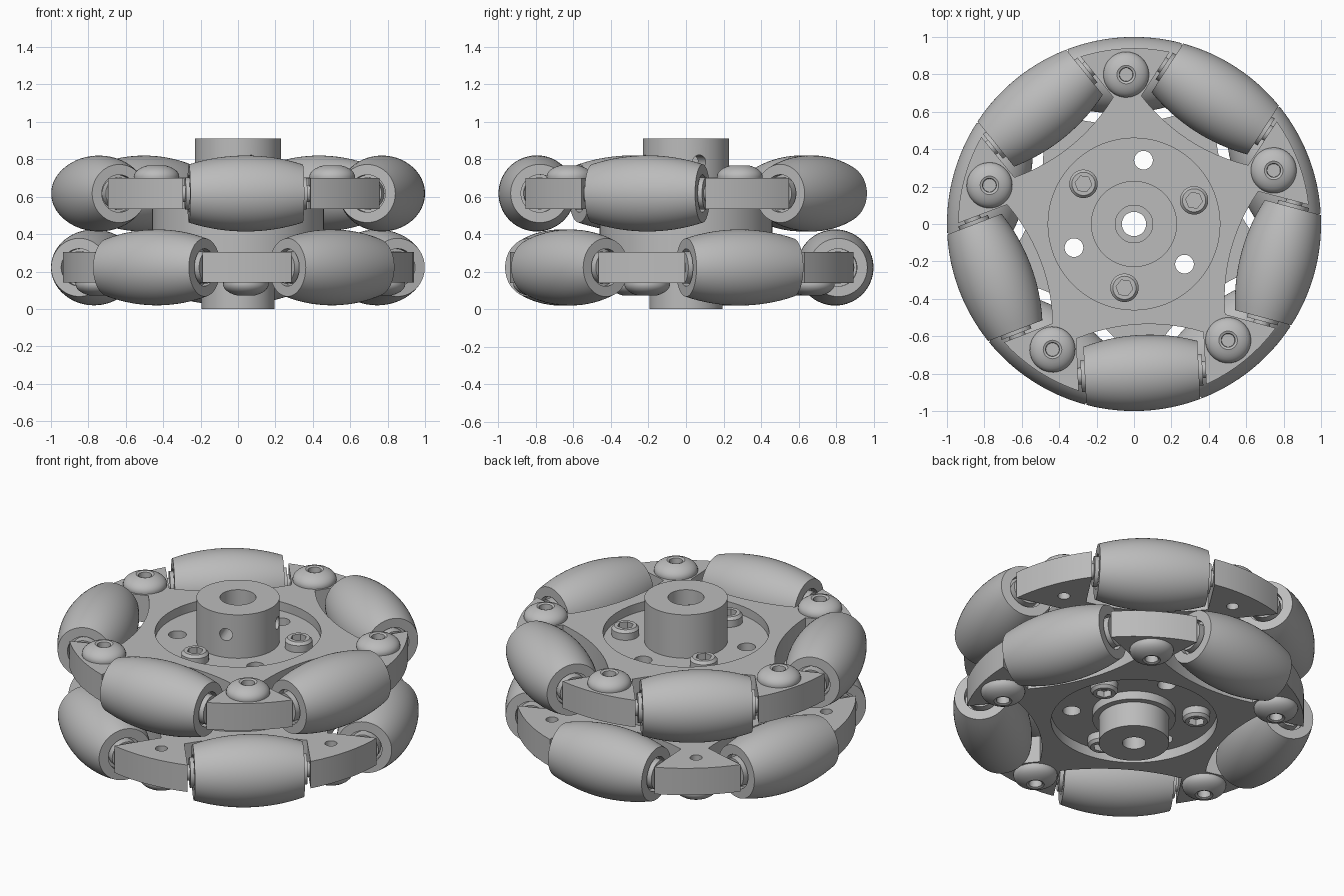
import bpy, bmesh
from math import radians, sin, cos, sqrt, pi
from mathutils import Matrix, Vector

cube = bpy.data.objects.get("Cube")
if cube:
    bpy.data.objects.remove(cube, do_unlink=True)

grey = bpy.data.materials.new("plain grey")
grey.use_nodes = True
GREY = (0.5, 0.5, 0.5, 1)
grey.diffuse_color = GREY
grey.node_tree.nodes["Principled BSDF"].inputs["Base Color"].default_value = GREY

RIM, AXIS_R, HALF = 1.0, 0.797, 0.305      # wheel radius, roller axis radius, roller half length
UPPER, LOWER = 0.617, 0.222                # layer heights
THICK = 0.164
parts = []


def rot(deg, axis="Z"):
    return Matrix.Rotation(radians(deg), 4, axis)


def move(x, y, z):
    return Matrix.Translation((x, y, z))


def add(name, mesh, matrix=None):
    ob = bpy.data.objects.new(name, mesh)
    bpy.context.scene.collection.objects.link(ob)
    if matrix is not None:
        ob.matrix_world = matrix
    parts.append(ob)
    return ob


def finish(bm, name):
    bmesh.ops.recalc_face_normals(bm, faces=bm.faces)
    mesh = bpy.data.meshes.new(name)
    bm.to_mesh(mesh)
    bm.free()
    mesh.materials.append(grey)
    return mesh


def lathe(name, profile, closed=False, steps=64):
    """Spin a (radius, height) profile around z."""
    bm = bmesh.new()
    vs = [bm.verts.new((r, 0, z)) for r, z in profile]
    pairs = list(zip(vs, vs[1:])) + ([(vs[-1], vs[0])] if closed else [])
    edges = [bm.edges.new(p) for p in pairs]
    bmesh.ops.spin(bm, geom=vs + edges, cent=(0, 0, 0), axis=(0, 0, 1),
                   angle=2 * pi, steps=steps, use_merge=True)
    bmesh.ops.remove_doubles(bm, verts=bm.verts, dist=1e-5)
    return finish(bm, name)


def prism(name, points, z0, z1):
    bm = bmesh.new()
    face = bm.faces.new([bm.verts.new((x, y, z0)) for x, y in points])
    top = bmesh.ops.extrude_face_region(bm, geom=[face])["geom"]
    bmesh.ops.translate(bm, vec=(0, 0, z1 - z0),
                        verts=[v for v in top if isinstance(v, bmesh.types.BMVert)])
    return finish(bm, name)


def cut(mesh, pins):
    """Remove cylinders, each (matrix, radius, length, sides), from a mesh."""
    bm = bmesh.new()
    for matrix, radius, length, sides in pins:
        bmesh.ops.create_cone(bm, cap_ends=True, segments=sides, radius1=radius,
                              radius2=radius, depth=length, matrix=matrix)
    cutter = bpy.data.objects.new("cutter", finish(bm, "cutter"))
    body = bpy.data.objects.new("body", mesh)
    for ob in (cutter, body):
        bpy.context.scene.collection.objects.link(ob)
    cutter.hide_render = True
    mod = body.modifiers.new("cut", "BOOLEAN")
    mod.operation, mod.solver, mod.object = "DIFFERENCE", "EXACT", cutter
    deps = bpy.context.evaluated_depsgraph_get()
    result = bpy.data.meshes.new_from_object(body.evaluated_get(deps))
    for ob in (cutter, body):
        bpy.data.objects.remove(ob, do_unlink=True)
    return result


# Hub with stepped bore, spacer drum, through holes and two set screw holes
core = lathe("hub", [(.065, 0), (.195, 0), (.195, .15), (.23, .15), (.23, .2), (.46, .2),
                     (.46, .645), (.23, .645), (.23, .91), (.1, .91), (.1, .45), (.065, .45)],
             closed=True, steps=96)
pins = [(rot(81.5 + 120 * k) @ move(.345, 0, .4), .05, 1, 32) for k in range(3)]
pins += [(rot(a) @ move(.17, 0, .785) @ rot(90, "Y"), .037, .24, 24) for a in (18, -72)]
add("hub", cut(core, pins))

# Five-armed plate: flared arms with curved pockets that clear the rollers
outline = []
for k in range(5):
    for i in range(9):
        a = radians(72 * k - 14.7 + 29.4 * i / 8)
        outline.append((.94 * cos(a), .94 * sin(a)))
    for i in range(13):
        t = .34 * (i / 6 - 1)
        p = rot(72 * k + 36) @ Vector((1.537 - sqrt(1 - t * t), t, 0))
        outline.append((p.x, p.y))
plate = prism("plate", outline, -THICK / 2, THICK / 2)
pins = [(Matrix.Identity(4), .459, 1, 96)]
pins += [(rot(72 * k) @ move(.8, 0, 0), .034, 1, 24) for k in range(5)]
plate = cut(plate, pins)

# Barrel roller whose outer curve follows the wheel rim
barrel = []
for i in range(17):
    t = HALF * (i / 8 - 1)
    barrel.append((sqrt(RIM - t * t) - AXIS_R, t))
inner = HALF - .035
barrel += [(.1, HALF), (.1, inner), (.04, inner), (.04, -inner), (.1, -inner), (.1, -HALF)]
roller = lathe("roller", barrel, closed=True)

# Axle with bushings at both ends
axle = lathe("axle", [(0, -.37), (.045, -.37), (.045, -.325), (.085, -.325),
                      (.085, .325), (.045, .325), (.045, .37), (0, .37)], steps=40)

# Domed arm bolt and socket head screw
dome = [(0, -.01), (.12, -.01), (.122, .008)]
dome += [(.122 * cos(a), .008 + .065 * sin(a)) for a in [radians(11 * i) for i in range(1, 7)]]
dome += [(.037, .062), (.035, .02), (0, .02)]
bolt = lathe("arm_bolt", dome, steps=40)
screw = lathe("hub_screw", [(0, -.01), (.076, -.01), (.076, .042), (.062, .058), (0, .058)], steps=40)
screw = cut(screw, [(move(0, 0, .05), .045, .06, 6)])

# Assemble both layers, the lower one turned over and offset by half a pitch
for label, height, start, flip in (("upper", UPPER, 93, 0), ("lower", LOWER, 273, 180)):
    turn = rot(flip, "X")
    side = -1 if flip else 1
    add(label + "_plate", plate, rot(start) @ move(0, 0, height))
    for k in range(5):
        arm = rot(start + 72 * k)
        seat = rot(start + 72 * k + 36) @ move(AXIS_R, 0, height) @ rot(90, "X")
        add(f"{label}_roller_{k + 1}", roller, seat)
        add(f"{label}_axle_{k + 1}", axle, seat)
        add(f"{label}_arm_bolt_{k + 1}", bolt,
            arm @ move(.8, 0, height + side * THICK / 2) @ turn)
    for k in range(3):
        floor = .2 if flip else .645
        add(f"{label}_hub_screw_{k + 1}", screw,
            rot(21.5 + 120 * k) @ move(.345, 0, floor) @ turn)

# Smooth round surfaces, keep hard edges
bpy.ops.object.select_all(action="DESELECT")
for ob in parts:
    ob.select_set(True)
bpy.context.view_layer.objects.active = parts[0]
bpy.ops.object.shade_smooth_by_angle(angle=radians(30))
